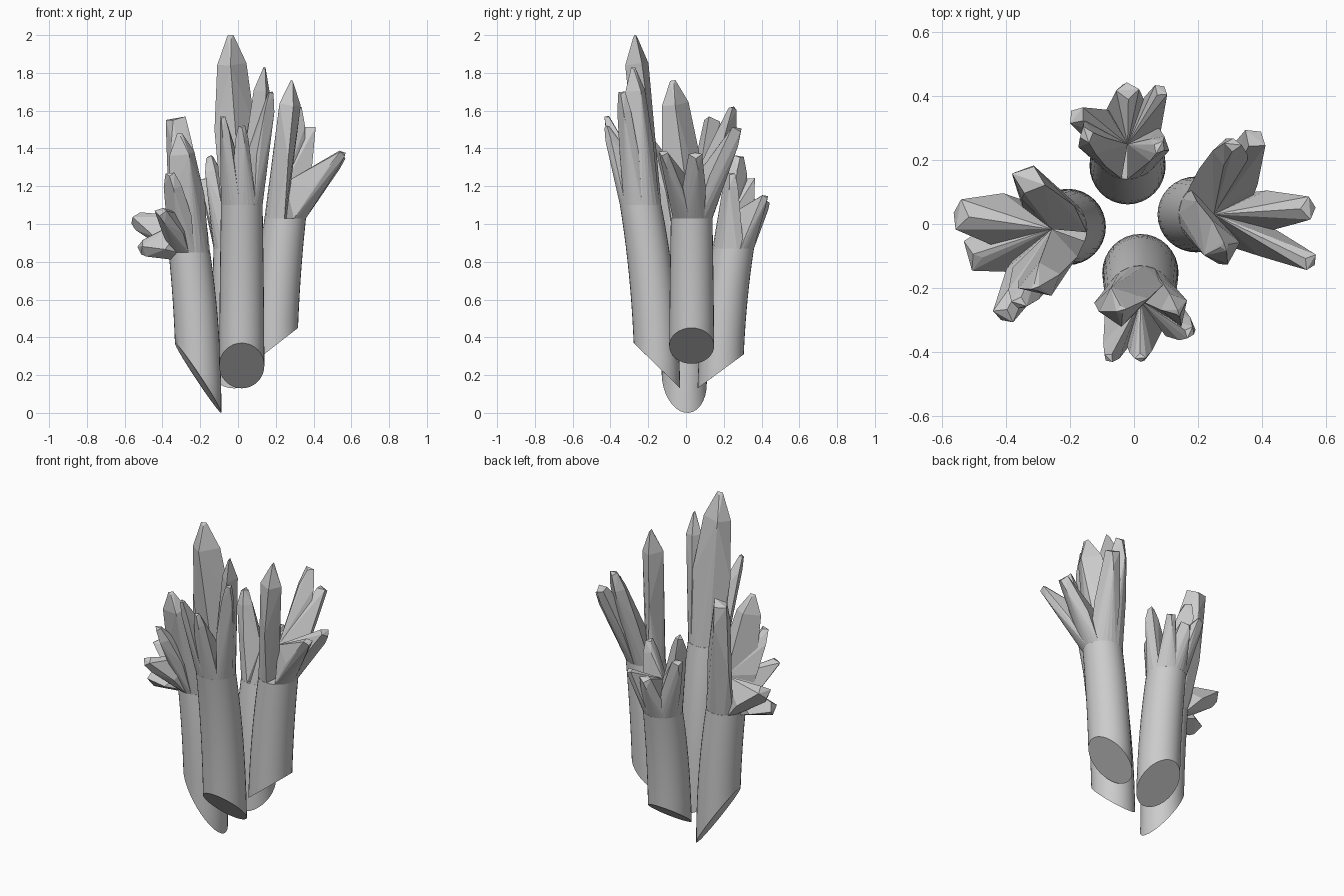
import bpy, bmesh
from math import sin, cos, radians, tau
from mathutils import Vector

if "Cube" in bpy.data.objects:
    bpy.data.objects.remove(bpy.data.objects["Cube"])

grey = bpy.data.materials.new("light grey")
grey.use_nodes = True
grey.diffuse_color = (0.6, 0.6, 0.6, 1)
grey.node_tree.nodes["Principled BSDF"].inputs["Base Color"].default_value = grey.diffuse_color

SIDES, RINGS = 32, 10
BOTTOM_R, TOP_R = 0.12, 0.11
SHARP, CHISEL, BLUNT = 0.1, 0.25, 0.4
UP = Vector((0, 0, 1))


def around(degrees):
    return Vector((cos(radians(degrees)), sin(radians(degrees)), 0))


def finish(bm, name):
    bmesh.ops.recalc_face_normals(bm, faces=bm.faces)
    mesh = bpy.data.meshes.new(name)
    bm.to_mesh(mesh)
    bm.free()
    mesh.materials.append(grey)
    obj = bpy.data.objects.new(name, mesh)
    bpy.context.collection.objects.link(obj)
    return obj


def stem(name, out, shift, offsets, cut, top):
    """Round stem with a slanted cut below, bending outward; returns its top centre."""
    def centre(z):
        k = max(z, 0) / top
        return shift + out * (offsets[0] + (offsets[1] - offsets[0]) * k ** 2.2)

    bm = bmesh.new()
    rings = []
    for r in range(RINGS + 1):
        ring = []
        for s in range(SIDES):
            d = Vector((cos(tau * s / SIDES), sin(tau * s / SIDES), 0))
            low = cut[0] + (cut[1] - cut[0]) * (1 + d.dot(out)) / 2
            z = low + (top - low) * r / RINGS
            radius = BOTTOM_R + (TOP_R - BOTTOM_R) * (z / top) ** 2
            ring.append(bm.verts.new(centre(z) + d * radius + UP * z))
        rings.append(ring)
    for a, b in zip(rings, rings[1:]):
        for s in range(SIDES):
            n = (s + 1) % SIDES
            bm.faces.new((a[s], a[n], b[n], b[s]))
    bm.faces.new(rings[0])
    bm.faces.new(rings[-1])
    obj = finish(bm, name)
    bpy.ops.object.select_all(action="DESELECT")
    obj.select_set(True)
    bpy.context.view_layer.objects.active = obj
    bpy.ops.object.shade_smooth_by_angle(angle=radians(35))
    return centre(top) + UP * top


def shred(name, hub, angle, half, tip, width, end):
    """Faceted splinter from a sector of the stem top to a tip of the given bluntness."""
    tip = Vector(tip)
    points = [hub + around(angle + half * k / 3) * TOP_R for k in range(-3, 4)]
    points += [hub + UP * 0.19, hub - UP * 0.05]
    root = hub + around(angle) * TOP_R * 0.6
    axis = (tip - root).normalized()
    side = around(angle + 90)
    side = (side - axis * side.dot(axis)).normalized()
    normal = side.cross(axis)
    middle, shoulder = root.lerp(tip, 0.45), root.lerp(tip, 0.83)
    for k in (-1, 1):
        points.append(middle + side * width * 0.7 * k)
        points.append(shoulder + side * width * k / 2)
        points.append(shoulder + normal * width * 0.4 * k + side * width * 0.15)
        points.append(tip + side * width * end * k)
        points.append(tip + normal * width * end * 0.8 * k - axis * width * 0.1)
    bm = bmesh.new()
    for p in points:
        bm.verts.new(p)
    hull = bmesh.ops.convex_hull(bm, input=bm.verts)
    inner = {v for v in hull["geom_interior"] if isinstance(v, bmesh.types.BMVert)}
    bmesh.ops.delete(bm, geom=list(inner), context="VERTS")
    bmesh.ops.dissolve_limit(bm, angle_limit=radians(4), verts=bm.verts, edges=bm.edges)
    finish(bm, name)


def stalk(place, facing, shift, offsets, cut, top, shreds):
    hub = stem(place + "_stem", around(facing), Vector(shift), offsets, cut, top)
    for i, values in enumerate(shreds, 1):
        shred(f"{place}_shred_{i}", hub, *values)


# Each shred: direction, half sector, tip, width, tip shape
stalk("front", -90, (0.02, 0, 0), (0.15, 0.24), (0.13, 0.37), 1.1, [
    (105, 65, (-0.04, -0.27, 2.0), 0.16, SHARP),
    (20, 45, (0.14, -0.28, 1.83), 0.11, SHARP),
    (-25, 28, (0.175, -0.34, 1.7), 0.08, CHISEL),
    (-85, 38, (0.02, -0.42, 1.52), 0.07, CHISEL),
    (225, 40, (-0.08, -0.42, 1.57), 0.07, CHISEL),
])
stalk("left", 0, (0, 0.03, 0), (0.19, 0.25), (0.26, 0.45), 1.03, [
    (200, 68, (0.285, -0.07, 1.76), 0.15, SHARP),
    (85, 55, (0.31, 0.25, 1.62), 0.11, CHISEL),
    (50, 40, (0.38, 0.27, 1.51), 0.1, BLUNT),
    (5, 32, (0.55, 0.05, 1.37), 0.09, BLUNT),
    (-35, 30, (0.555, -0.12, 1.38), 0.07, BLUNT),
])
stalk("back", 90, (-0.02, 0, 0), (0.18, 0.25), (0.13, 0.31), 0.87, [
    (200, 60, (-0.15, 0.28, 1.36), 0.11, CHISEL),
    (140, 30, (-0.18, 0.34, 1.24), 0.08, BLUNT),
    (95, 35, (-0.02, 0.42, 1.13), 0.09, BLUNT),
    (50, 30, (0.085, 0.42, 1.15), 0.06, BLUNT),
    (-30, 60, (0.08, 0.24, 1.27), 0.09, CHISEL),
])
stalk("right", 188, (0, 0.02, 0), (0.21, 0.26), (0, 0.37), 0.85, [
    (290, 50, (-0.31, -0.2, 1.48), 0.14, SHARP),
    (255, 30, (-0.36, -0.25, 1.27), 0.1, CHISEL),
    (240, 28, (-0.41, -0.29, 1.07), 0.09, BLUNT),
    (70, 75, (-0.33, 0.14, 1.56), 0.14, BLUNT),
    (165, 35, (-0.55, 0.03, 1.04), 0.12, BLUNT),
    (205, 28, (-0.52, -0.1, 0.88), 0.12, BLUNT),
])
